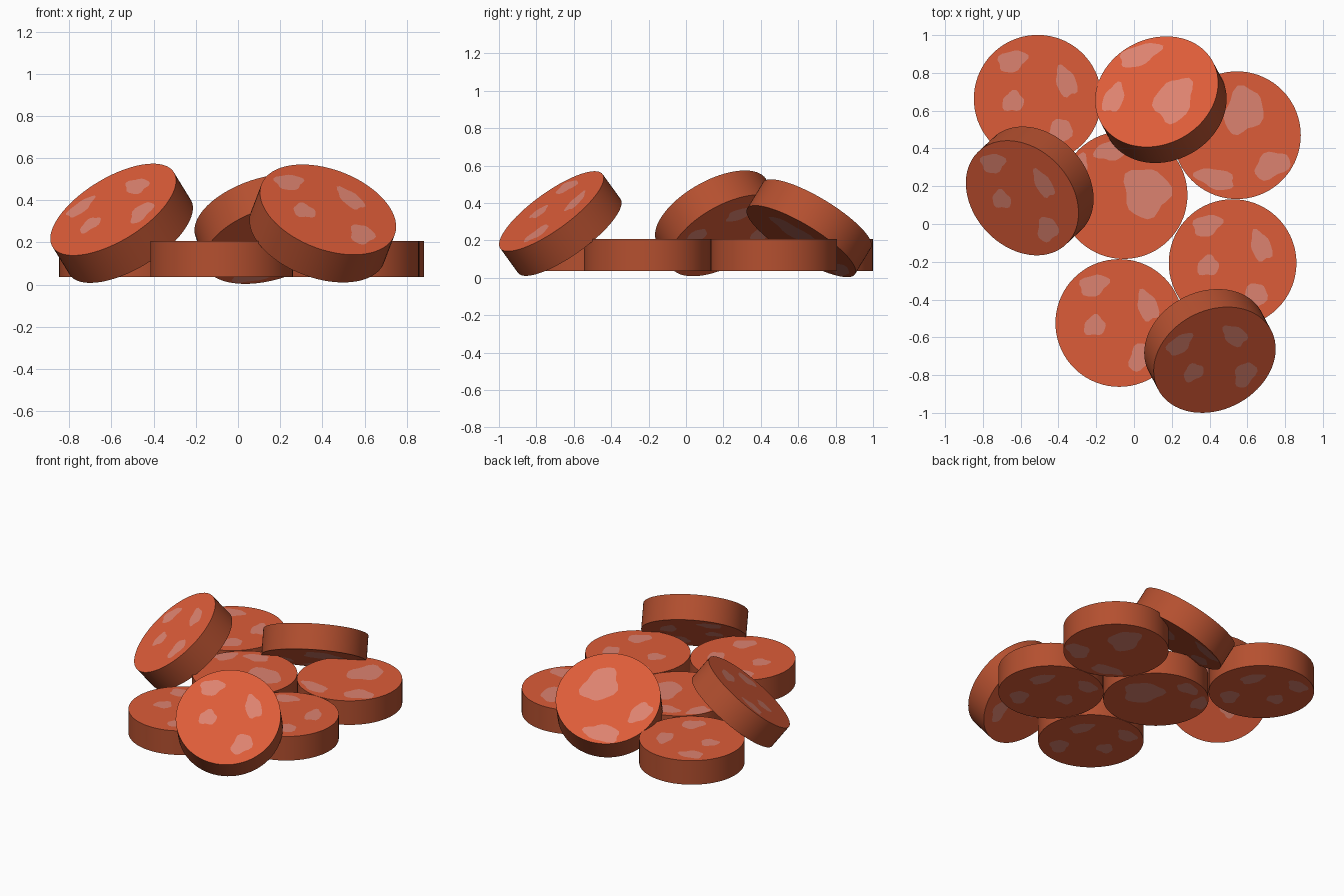
import bpy, bmesh, math
from mathutils import Vector, Matrix

if "Cube" in bpy.data.objects:
    bpy.data.objects.remove(bpy.data.objects["Cube"])

R, T = 0.338, 0.17          # slice radius and thickness
SEG, SPOT_SEG = 72, 22


def material(name, rgb):
    m = bpy.data.materials.new(name)
    m.diffuse_color = (*rgb, 1)
    m.use_nodes = True
    m.node_tree.nodes["Principled BSDF"].inputs["Base Color"].default_value = m.diffuse_color
    return m


MATS = [material("orange red meat", (0.72, 0.108, 0.040)),
        material("brown red rind", (0.46, 0.080, 0.029)),
        material("pale pink fat", (0.72, 0.225, 0.160))]

# Fat spot layouts: x, y, half width, half height, turn in degrees
FOUR = [(-0.135, 0.20, 0.085, 0.058, 20), (0.15, 0.09, 0.055, 0.090, 20),
        (-0.13, -0.015, 0.062, 0.056, 30), (0.115, -0.18, 0.062, 0.085, -35)]
THREE_A = [(0.035, 0.13, 0.105, 0.135, -20), (0.185, -0.16, 0.105, 0.070, 25),
           (-0.115, -0.23, 0.115, 0.055, -15)]
THREE_B = [(-0.11, 0.235, 0.125, 0.066, 20), (-0.235, -0.02, 0.060, 0.095, -15),
           (0.10, -0.06, 0.110, 0.145, -10)]
THREE_C = [(0.12, 0.015, 0.130, 0.140, 10), (-0.245, 0.14, 0.055, 0.085, -25),
           (-0.07, 0.235, 0.090, 0.055, 10)]


def blob(x, y, rx, ry, turn, phase):
    """Uneven rounded outline of one fat spot."""
    rot = Matrix.Rotation(math.radians(turn), 2)
    pts = []
    for i in range(SPOT_SEG):
        a = math.tau * i / SPOT_SEG
        k = 0.94 + 0.10 * math.sin(3 * a + phase) + 0.07 * math.sin(5 * a + 2 * phase)
        p = rot @ Vector((rx * k * math.cos(a), ry * k * math.sin(a)))
        pts.append((x + p.x, y + p.y))
    return pts


def ring(bm, pts, z):
    vs = [bm.verts.new((x, y, z)) for x, y in pts]
    es = [bm.edges.new((vs[i], vs[(i + 1) % len(vs)])) for i in range(len(vs))]
    return vs, es


def slice_disc(name, centre, spots, normal=(0, 0, 1), spin=0):
    bm = bmesh.new()
    circle = [(R * math.cos(math.tau * i / SEG), R * math.sin(math.tau * i / SEG))
              for i in range(SEG)]
    rims = []
    for z in (-T / 2, T / 2):
        # Cut face with openings for the fat, then the fat spots themselves
        rim, edges = ring(bm, circle, z)
        rims.append(rim)
        spot_rings = []
        for n, s in enumerate(spots):
            vs, es = ring(bm, blob(*s, phase=1.3 + 1.7 * n), z)
            spot_rings.append(vs)
            edges += es
        bmesh.ops.triangle_fill(bm, use_beauty=True, edges=edges, normal=(0, 0, 1))
        for vs in spot_rings:
            bm.faces.new(vs).material_index = 2
    # Rind around the slice
    low, high = rims
    for i in range(SEG):
        j = (i + 1) % SEG
        f = bm.faces.new((low[i], low[j], high[j], high[i]))
        f.material_index = 1
        f.smooth = True
    for f in bm.faces:
        if f.material_index != 1:
            up = f.calc_center_median().z > 0
            f.normal_update()
            if (f.normal.z > 0) != up:
                f.normal_flip()
    for e in bm.edges:
        if any(f.material_index != 1 for f in e.link_faces):
            e.smooth = False
    tilt = Vector((0, 0, 1)).rotation_difference(Vector(normal)).to_matrix().to_4x4()
    bm.transform(tilt @ Matrix.Rotation(math.radians(spin), 4, 'Z'))
    me = bpy.data.meshes.new(name)
    bm.to_mesh(me)
    bm.free()
    for m in MATS:
        me.materials.append(m)
    ob = bpy.data.objects.new(name, me)
    ob.location = centre
    bpy.context.collection.objects.link(ob)


# Flat lower layer
Z = 0.122
slice_disc("flat_slice_back_left", (-0.51, 0.663, Z), FOUR)
slice_disc("flat_slice_back_right", (0.545, 0.47, Z), THREE_A)
slice_disc("flat_slice_middle", (-0.055, 0.153, Z), THREE_C)
slice_disc("flat_slice_right", (0.522, -0.207, Z), FOUR)
slice_disc("flat_slice_front", (-0.078, -0.524, Z), FOUR)

# Tilted slices leaning on top
slice_disc("tilted_slice_back", (0.142, 0.658, 0.265), THREE_B, (-0.266, 0.50, 0.824))
slice_disc("tilted_slice_left", (-0.552, 0.175, 0.291), FOUR, (-0.47, -0.44, 0.765), 5)
slice_disc("tilted_slice_front", (0.402, -0.672, 0.29), FOUR, (0.295, -0.56, 0.774), 25)
